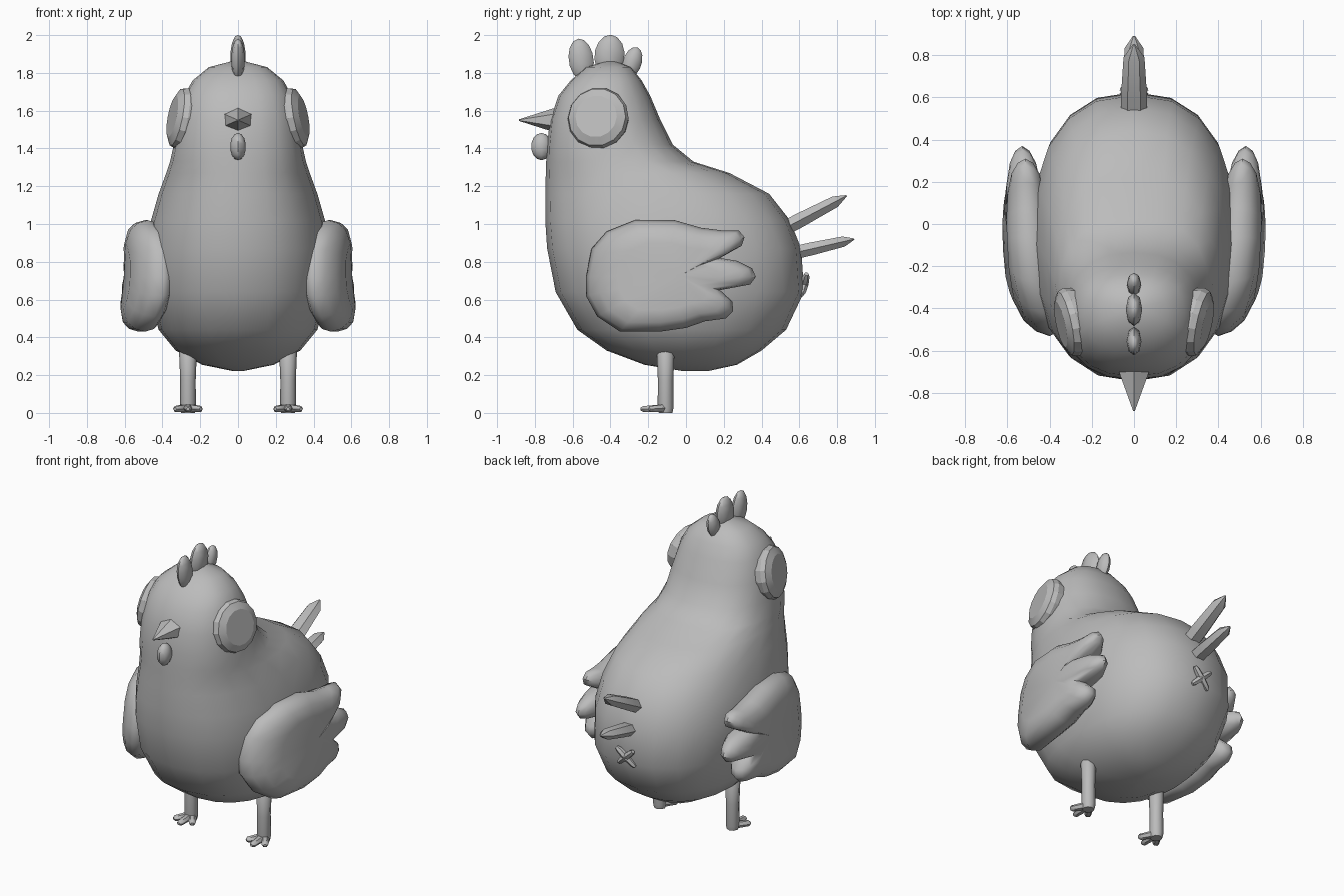
import bpy, bmesh, math
from mathutils import Vector, Matrix

if "Cube" in bpy.data.objects:
    bpy.data.objects.remove(bpy.data.objects["Cube"])

grey = bpy.data.materials.new("plain_grey")
grey.diffuse_color = (0.5, 0.5, 0.5, 1)
grey.use_nodes = True
grey.node_tree.nodes["Principled BSDF"].inputs["Base Color"].default_value = grey.diffuse_color


def finish(name, bm, smooth=True, angle=50):
    bmesh.ops.recalc_face_normals(bm, faces=bm.faces)
    me = bpy.data.meshes.new(name)
    bm.to_mesh(me)
    bm.free()
    me.materials.append(grey)
    ob = bpy.data.objects.new(name, me)
    bpy.context.collection.objects.link(ob)
    if smooth:
        bpy.ops.object.select_all(action='DESELECT')
        ob.select_set(True)
        bpy.context.view_layer.objects.active = ob
        bpy.ops.object.shade_smooth_by_angle(angle=math.radians(angle))
    return ob


def loft(bm, rings):
    """Skin a list of equal-length point rings and close both ends with a fan."""
    loops = [[bm.verts.new(p) for p in r] for r in rings]
    n = len(loops[0])
    for a, b in zip(loops, loops[1:]):
        for i in range(n):
            bm.faces.new((a[i], a[(i + 1) % n], b[(i + 1) % n], b[i]))
    for lp in (loops[0], loops[-1]):
        c = bm.verts.new(sum((v.co for v in lp), Vector()) / n)
        for i in range(n):
            bm.faces.new((lp[i], lp[(i + 1) % n], c))


def rod(bm, a, b, stations, n=8, flat=1.0):
    """Tapered rod from a to b; stations are (fraction, radius), flat scales its height."""
    a, b = Vector(a), Vector(b)
    d = (b - a).normalized()
    side = Vector((1, 0, 0)) if abs(d.x) < 0.6 else Vector((0, 1, 0))
    side = (side - d * side.dot(d)).normalized()
    up = d.cross(side)
    rings = []
    for t, r in stations:
        c = a.lerp(b, t)
        rings.append([c + side * r * math.cos(k * math.tau / n)
                      + up * r * flat * math.sin(k * math.tau / n) for k in range(n)])
    loft(bm, rings)


def blob(bm, loc, radii, tilt=0):
    m = (Matrix.Translation(loc) @ Matrix.Rotation(math.radians(tilt), 4, 'X')
         @ Matrix.Diagonal((*radii, 1)))
    bmesh.ops.create_uvsphere(bm, u_segments=8, v_segments=7, radius=1, matrix=m)


# Body and head: horizontal slices (height, front, back, half width)
slices = [(0.222, -0.02, 0.12, 0.03), (0.255, -0.22, 0.27, 0.19), (0.33, -0.42, 0.40, 0.33),
          (0.44, -0.575, 0.53, 0.42), (0.64, -0.69, 0.625, 0.475), (0.87, -0.735, 0.61, 0.485),
          (1.02, -0.745, 0.55, 0.46), (1.16, -0.745, 0.44, 0.42), (1.27, -0.742, 0.23, 0.38),
          (1.33, -0.74, 0.04, 0.36), (1.42, -0.735, -0.07, 0.34), (1.55, -0.72, -0.135, 0.32),
          (1.68, -0.675, -0.19, 0.285), (1.76, -0.61, -0.235, 0.24), (1.83, -0.53, -0.29, 0.155),
          (1.86, -0.43, -0.37, 0.04)]
bm = bmesh.new()
rings = []
for z, f, b, w in slices:
    ring = []
    for k in range(20):
        c, s = math.cos(k * math.tau / 20), math.sin(k * math.tau / 20)
        ring.append((w * math.copysign(abs(c) ** 0.85, c),
                     (f + b) / 2 + (b - f) / 2 * math.copysign(abs(s) ** 0.85, s), z))
    rings.append(ring)
loft(bm, rings)
finish("body", bm, angle=70)

# Comb: three lobes along the crown
bm = bmesh.new()
blob(bm, (0, -0.555, 1.87), (0.036, 0.066, 0.112), 8)
blob(bm, (0, -0.405, 1.89), (0.04, 0.08, 0.112), -4)
blob(bm, (0, -0.285, 1.855), (0.034, 0.05, 0.085), -18)
finish("comb", bm)

# Beak: six-sided cone
bm = bmesh.new()
hexa = [(0.075 * math.sin(k * math.tau / 6) / 0.866, 0.066 * math.cos(k * math.tau / 6))
        for k in range(6)]
loft(bm, [[(x * s, y, 1.55 + z * s) for x, z in hexa]
          for y, s in ((-0.69, 1), (-0.885, 0.06))])
finish("beak", bm, smooth=False)

# Wattle
bm = bmesh.new()
blob(bm, (0, -0.765, 1.41), (0.042, 0.055, 0.072))
finish("wattle", bm)

# Wing outline (y, z) with three feather tips
outline = [(-0.53, 0.72), (-0.5, 0.87), (-0.42, 0.96), (-0.27, 1.02), (-0.06, 1.02), (0.08, 0.98),
           (0.2, 0.965), (0.28, 0.965), (0.31, 0.93), (0.295, 0.885), (0.18, 0.82), (0.27, 0.805),
           (0.35, 0.765), (0.37, 0.72), (0.34, 0.68), (0.18, 0.65), (0.245, 0.59), (0.25, 0.54),
           (0.21, 0.50), (0.1, 0.485), (0, 0.45), (-0.14, 0.43), (-0.35, 0.43), (-0.47, 0.51),
           (-0.53, 0.62)]
for side, label in ((1, "right"), (-1, "left")):
    bm = bmesh.new()
    rings = []
    for off, s in ((-0.10, 0.6), (-0.085, 0.83), (-0.05, 0.95), (0, 1),
                   (0.05, 0.95), (0.085, 0.83), (0.10, 0.6)):
        ring = []
        for y, z in outline:
            y, z = -0.1 + (y + 0.1) * s, 0.72 + (z - 0.72) * s
            x = 0.515 + 0.04 * y - 0.24 * min(0, y + 0.15) ** 2 / 0.36 - 0.06 * (z - 0.72)
            ring.append((side * (x + off * (1 - 0.35 * max(0, y) / 0.37)), y, z))
        rings.append(ring)
    loft(bm, rings)
    finish(label + "_wing", bm)

    # Eye: shallow disc with a flat centre, turned a little forward and up
    bm = bmesh.new()
    nrm = Vector((side, -0.22, 0.2)).normalized()
    u = Vector((0, 0, 1)).cross(nrm).normalized()
    v = nrm.cross(u)
    c = Vector((side * 0.30, -0.465, 1.56))
    loft(bm, [[c + nrm * h + (u * math.cos(k * math.tau / 14) + v * math.sin(k * math.tau / 14)) * r
               for k in range(14)]
              for h, r in ((-0.05, 0.155), (0.0, 0.165), (0.028, 0.155), (0.05, 0.112))])
    finish(label + "_eye", bm, angle=20)

    # Leg and three-toed foot
    bm = bmesh.new()
    lx = side * 0.265
    rod(bm, (lx, -0.108, 0.0), (lx, -0.108, 0.345),
        [(0, 0.036), (0.08, 0.042), (0.5, 0.041), (0.93, 0.047), (1, 0.03)], 8)
    for dx, y in ((-0.068, -0.195), (0, -0.24), (0.068, -0.195)):
        rod(bm, (lx + dx * 0.1, -0.105, 0.026), (lx + dx, y, 0.02),
            [(0, 0.027), (0.6, 0.022), (0.9, 0.02), (1, 0.01)], 6, 0.9)
    finish(label + "_leg", bm)

# Tail feathers with pointed tips
for name, a, b, r in (("upper_tail_feather", (0, 0.47, 0.95), (0, 0.85, 1.15), 0.062),
                      ("lower_tail_feather", (0, 0.54, 0.84), (0, 0.89, 0.92), 0.055)):
    bm = bmesh.new()
    rod(bm, a, b, [(0, r), (0.35, r), (0.84, r * 0.8), (1, 0.006)], 6, 0.72)
    finish(name, bm, angle=35)

# Small crossed bars below the tail
bm = bmesh.new()
for s in (1, -1):
    rod(bm, (-0.06 * s, 0.612, 0.625), (0.06 * s, 0.638, 0.735),
        [(0, 0.012), (0.12, 0.019), (0.5, 0.024), (0.88, 0.019), (1, 0.012)], 6)
finish("rear_cross", bm)
